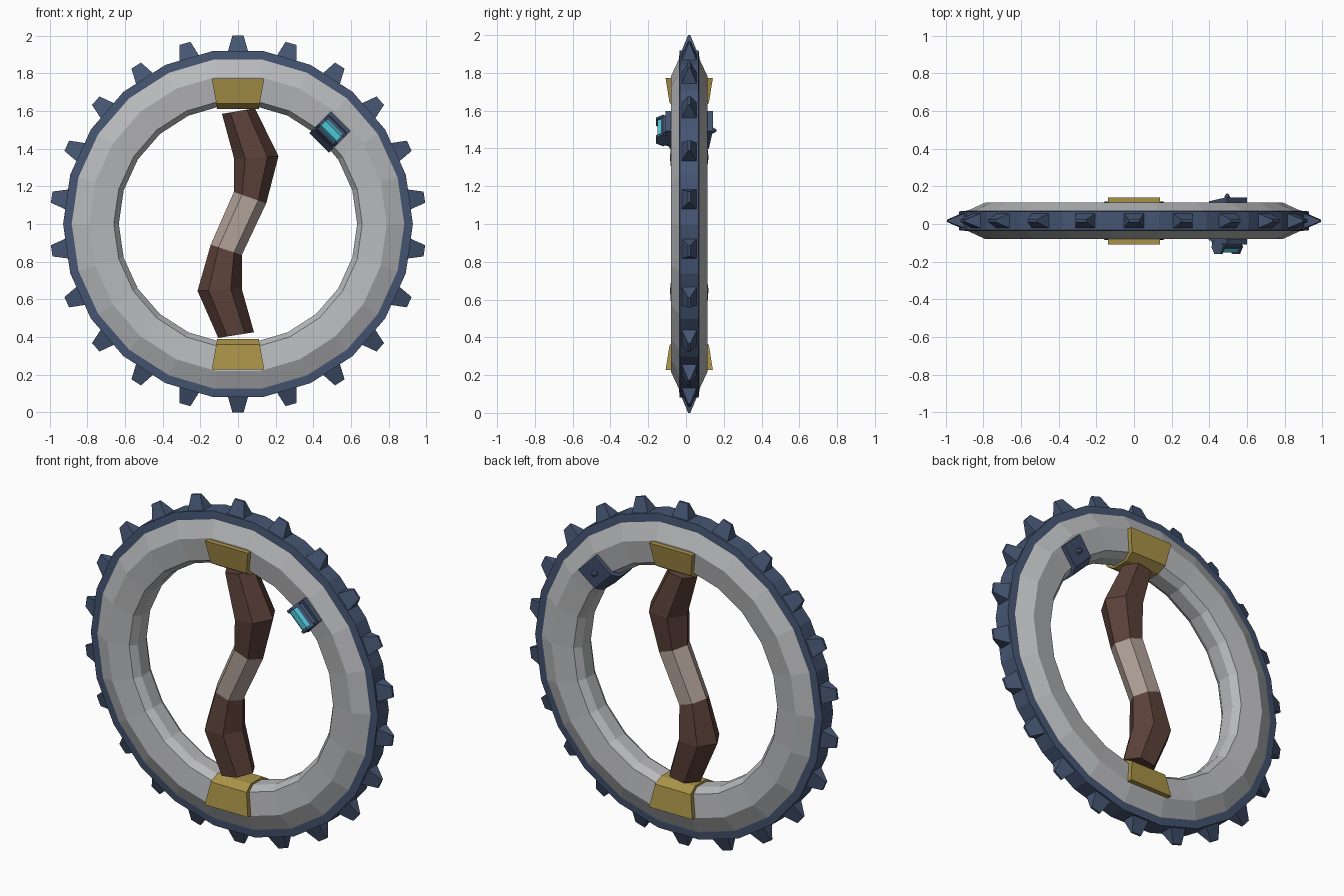
import bpy, bmesh, math
from mathutils import Vector

if "Cube" in bpy.data.objects:
    bpy.data.objects.remove(bpy.data.objects["Cube"])

SIDES = 22      # wheel facets and teeth
CY = 0.017      # depth centre of the wheel


def material(name, rgb):
    m = bpy.data.materials.new(name)
    lin = [((c / 255 + 0.055) / 1.055) ** 2.4 for c in rgb]
    m.diffuse_color = (*lin, 1)
    m.use_nodes = True
    m.node_tree.nodes["Principled BSDF"].inputs["Base Color"].default_value = m.diffuse_color
    return m


GREY = material("light grey", (184, 185, 187))
BLUE = material("slate blue", (69, 85, 114))
GOLD = material("brass", (168, 146, 72))
BROWN = material("dark brown", (91, 65, 57))
PALE = material("pale wrap", (178, 162, 153))
CYAN = material("cyan glass", (78, 198, 215))


def polar(a, t, y, r):
    """Point at angle a clockwise from the top: tangent, depth, radius."""
    return Vector((r * math.sin(a) + t * math.cos(a), y + CY,
                   1 + r * math.cos(a) - t * math.sin(a)))


def skin(name, sections, mats, closed=False, rule=None):
    """Join equal cross-sections into one flat-faced mesh."""
    bm = bmesh.new()
    rings = [[bm.verts.new(p) for p in s] for s in sections]
    count, n = len(rings), len(rings[0])
    for i in range(count if closed else count - 1):
        a, b = rings[i], rings[(i + 1) % count]
        for j in range(n):
            k = (j + 1) % n
            f = bm.faces.new((a[j], a[k], b[k], b[j]))
            f.material_index = rule(i) if rule else 0
    if not closed:
        bm.faces.new(rings[0])
        bm.faces.new(rings[-1])
    bmesh.ops.recalc_face_normals(bm, faces=bm.faces)
    mesh = bpy.data.meshes.new(name)
    bm.to_mesh(mesh)
    bm.free()
    for m in mats:
        mesh.materials.append(m)
    ob = bpy.data.objects.new(name, mesh)
    bpy.context.collection.objects.link(ob)
    return ob


def hoop(name, half, mat):
    """Revolve a mirrored (radius, depth) half profile."""
    prof = half + [(r, -y) for r, y in reversed(half)]
    secs = []
    for i in range(SIDES):
        a = (i + 0.5) * math.tau / SIDES
        secs.append([polar(a, 0, y, r) for r, y in prof])
    skin(name, secs, [mat], closed=True)


# Wheel body and outer band
hoop("wheel_ring", [(0.633, 0.04), (0.66, 0.08), (0.79, 0.097),
                    (0.885, 0.053), (0.90, 0.05)], GREY)
hoop("outer_band", [(0.87, 0.053), (0.887, 0.054), (0.929, 0.05)], BLUE)

# Wedge teeth
for i in range(SIDES):
    a = i * math.tau / SIDES
    secs = [[polar(a, sx * w, sy * d, r)
             for sx, sy in ((-1, -1), (1, -1), (1, 1), (-1, 1))]
            for w, d, r in ((0.057, 0.045, 0.905), (0.03, 0.006, 1.0))]
    skin(f"tooth_{i + 1}", secs, [BLUE])


def clamp(name, a, half, flare, mat):
    """Block wrapped over the wheel; flare widens it with the radius."""
    prof = [(0.61, 0.055), (0.64, 0.104), (0.772, 0.125)]
    prof += [(r, -y) for r, y in reversed(prof)]
    secs = [[polar(a, s * (half + flare * (r - 0.61)), y, r)
             for r, y in prof] for s in (-1, 1)]
    skin(name, secs, [mat])


# Brass clamps holding the handle, and the gadget base
clamp("top_clamp", 0, 0.11, 0.18, GOLD)
clamp("bottom_clamp", math.pi, 0.11, 0.18, GOLD)
A = math.radians(45)
clamp("gadget_base", A, 0.075, 0, BLUE)

# Wavy hexagonal handle: left and right edge at each station (x, z, x, z)
stations = [(-0.085, 1.585, 0.09, 1.615), (-0.02, 1.345, 0.215, 1.36),
            (-0.022, 1.17, 0.15, 1.11), (-0.145, 0.89, 0.02, 0.835),
            (-0.215, 0.645, 0.02, 0.655), (-0.105, 0.395, 0.085, 0.425)]
secs = []
for x0, z0, x1, z1 in stations:
    mid = Vector(((x0 + x1) / 2, CY, (z0 + z1) / 2))
    side = Vector(((x1 - x0) / 2, 0, (z1 - z0) / 2))
    secs.append([mid + side * math.cos(k * math.pi / 3)
                 + Vector((0, side.length * math.sin(k * math.pi / 3), 0))
                 for k in range(6)])
skin("handle", secs, [BROWN, PALE], rule=lambda i: 1 if i == 2 else 0)


def bar(name, t0, t1, y, r, rad, mat):
    """Hexagonal bar along the tangent of the gadget."""
    secs = [[polar(A, t, y + rad * math.sin(k * math.pi / 3),
                   r + rad * math.cos(k * math.pi / 3)) for k in range(6)]
            for t in (t0, t1)]
    skin(name, secs, [mat])


# Glass tube with end caps and side rails on the front
bar("glass_tube", -0.06, 0.06, -0.138, 0.70, 0.034, CYAN)
for s in (-1, 1):
    bar("tube_cap", s * 0.058, s * 0.074, -0.138, 0.70, 0.045, BLUE)
    secs = [[polar(A, t, y, 0.70 + s * r) for y, r in
             ((-0.10, 0.03), (-0.15, 0.03), (-0.14, 0.045), (-0.10, 0.06))]
            for t in (-0.062, 0.062)]
    skin("tube_rail", secs, [BLUE])

# Small stud on the back
secs = [[polar(A, w * math.cos(k * math.pi / 3), y,
               0.70 + w * math.sin(k * math.pi / 3)) for k in range(6)]
        for w, y in ((0.018, 0.105), (0.015, 0.13), (0.004, 0.145))]
skin("back_stud", secs, [BLUE])
